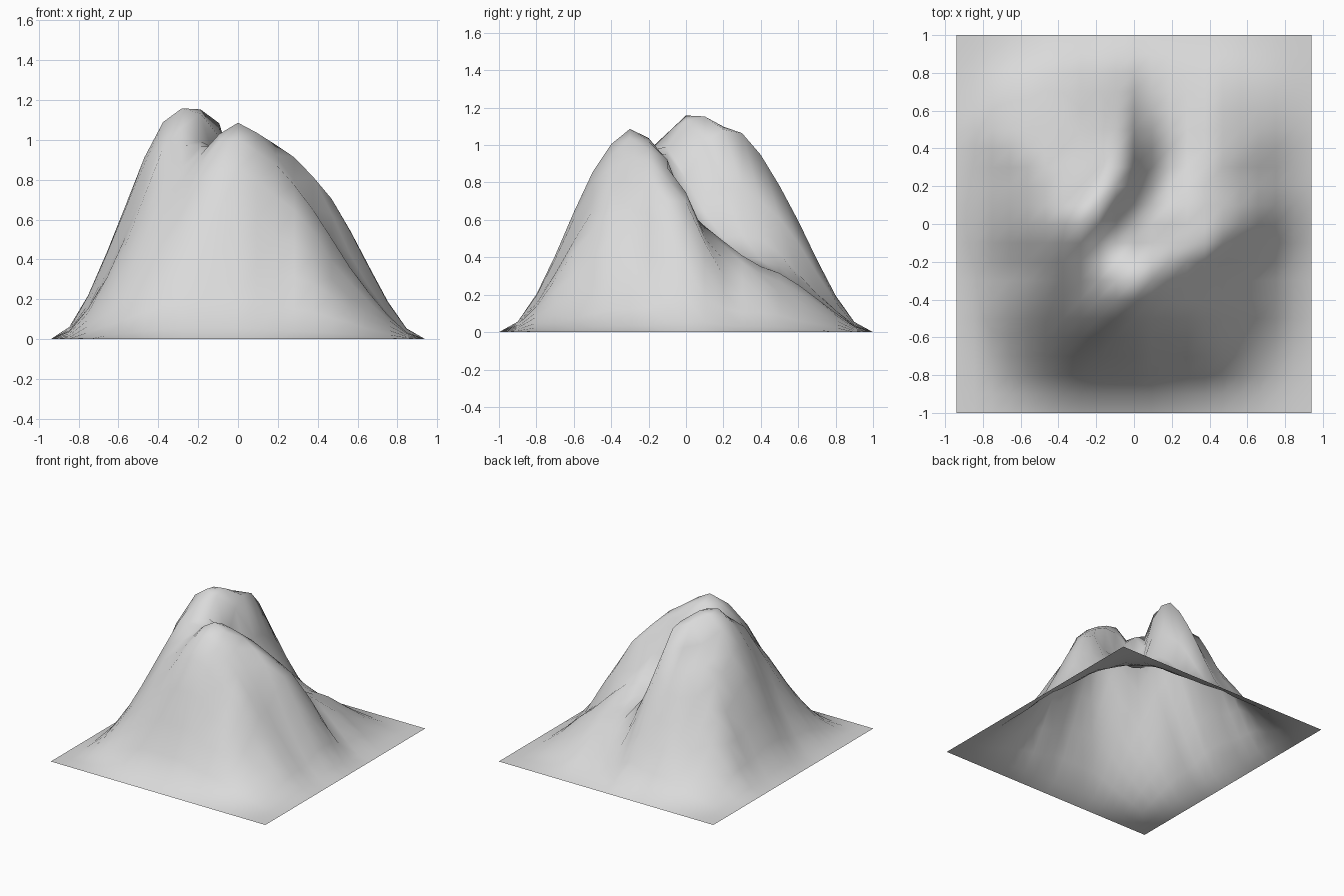
import bpy
import bmesh
from mathutils import Vector

cube = bpy.data.objects.get("Cube")
if cube:
    bpy.data.objects.remove(cube, do_unlink=True)

HALF_WIDTH, HALF_DEPTH, CELLS = 0.94, 1.0, 20

# Guide lines of the terrain: (x, y, relative height)
back_crest = [(-.8, 0, .97), (-.56, 0, 1), (-.38, 0, 1.11), (-.28, 0, 1.17),
              (-.19, .1, 1.16), (-.14, .2, 1.1), (-.09, .3, 1.08),
              (-.09, .4, .97), (-.09, .5, .91), (-.09, .9, .86)]
front_crest = [(-.08, -.9, .86), (-.06, -.5, .99), (-.04, -.4, 1.01), (0, -.3, 1.1),
               (.08, -.22, 1.03), (.19, -.2, .98), (.38, -.1, .82), (.56, -.02, .81), (.85, 0, .85)]
saddle_shoulder = [(-.38, -.12, 1.01), (-.28, -.1, 1.08), (-.28, -.2, .96),
                   (-.18, -.2, .97), (-.12, -.13, .95)]
front_gully = [(-.27, -.33, .86), (-.38, -.43, .72), (-.56, -.55, .63), (-.85, -.85, .68)]
back_gully = [(-.02, .01, .7), (.1, .12, .53), (.2, .25, .42), (.25, .4, .35),
              (.3, .7, .39), (.4, .95, .55)]
crest_foot = [(.07, .33, .52), (.1, .6, .46), (.1, .75, .48), (.1, .95, .65)]
east_shelf = [(.28, .08, .58), (.4, .2, .46), (.55, .3, .42), (.85, .4, .5)]
east_corner = [(.4, .38, .36), (.6, .6, .36), (.85, .85, .5)]
west_flank = [(-.5, .2, .91), (-.36, .28, .85), (-.28, .32, .85), (-.19, .4, .82),
              (-.22, .65, .65), (-.22, .9, .65)]
west_corner = [(-.38, .42, .65), (-.5, .6, .52), (-.85, .85, .55)]
west_edge = [(-.55, .32, .78), (-.85, .4, .75)]
spur_flank = [(-.47, -.22, .88), (-.62, -.3, .72), (-.85, -.4, .68)]
south_flank = [(.19, -.41, .91), (.38, -.37, .66), (.56, -.33, .52), (.85, -.3, .55)]
south_corner = [(.28, -.53, .77), (.47, -.5, .51), (.6, -.6, .44), (.85, -.85, .5)]
south_edge = [(.3, -.7, .71), (.5, -.75, .53), (.55, -.95, .55)]


def samples(line, spacing=0.05):
    """Evenly spaced points along a guide line."""
    points = [Vector(line[0])]
    for a, b in zip(line, line[1:]):
        a, b = Vector(a), Vector(b)
        steps = max(1, round((b - a).xy.length / spacing))
        points += [a.lerp(b, i / steps) for i in range(1, steps + 1)]
    return points


guides = [p for line in (back_crest, front_crest, saddle_shoulder, front_gully,
                         back_gully, crest_foot, east_shelf, east_corner, west_flank,
                         west_corner, west_edge, spur_flank, south_flank,
                         south_corner, south_edge) for p in samples(line)]


def edge_fade(t):
    """Smooth rise from the border (|t| = 1) to the plateau."""
    d = min(1, max(0, (1 - abs(t)) / 0.65))
    return d * d * (3 - 2 * d)


def height(x, y):
    """Blend the guide heights by distance and fade to the border."""
    total = weight_sum = 0
    for p in guides:
        weight = ((p.x - x) ** 2 + (p.y - y) ** 2 + 0.0025) ** -2.3
        total += weight * p.z
        weight_sum += weight
    return total / weight_sum * edge_fade(x / HALF_WIDTH) * edge_fade(y / HALF_DEPTH)


# Terrain sheet
bm = bmesh.new()
bmesh.ops.create_grid(bm, x_segments=CELLS, y_segments=CELLS, size=1)
for v in bm.verts:
    v.co.x *= HALF_WIDTH
    v.co.y *= HALF_DEPTH
    v.co.z = height(v.co.x, v.co.y)
for f in bm.faces:
    f.smooth = True
mesh = bpy.data.meshes.new("mountain")
bm.to_mesh(mesh)
bm.free()
mountain = bpy.data.objects.new("mountain", mesh)
bpy.context.collection.objects.link(mountain)

# Single rock colour
rock = bpy.data.materials.new("light_grey_rock")
rock.use_nodes = True
colour = (0.7, 0.7, 0.7, 1)
rock.diffuse_color = colour
rock.node_tree.nodes["Principled BSDF"].inputs["Base Color"].default_value = colour
mesh.materials.append(rock)
